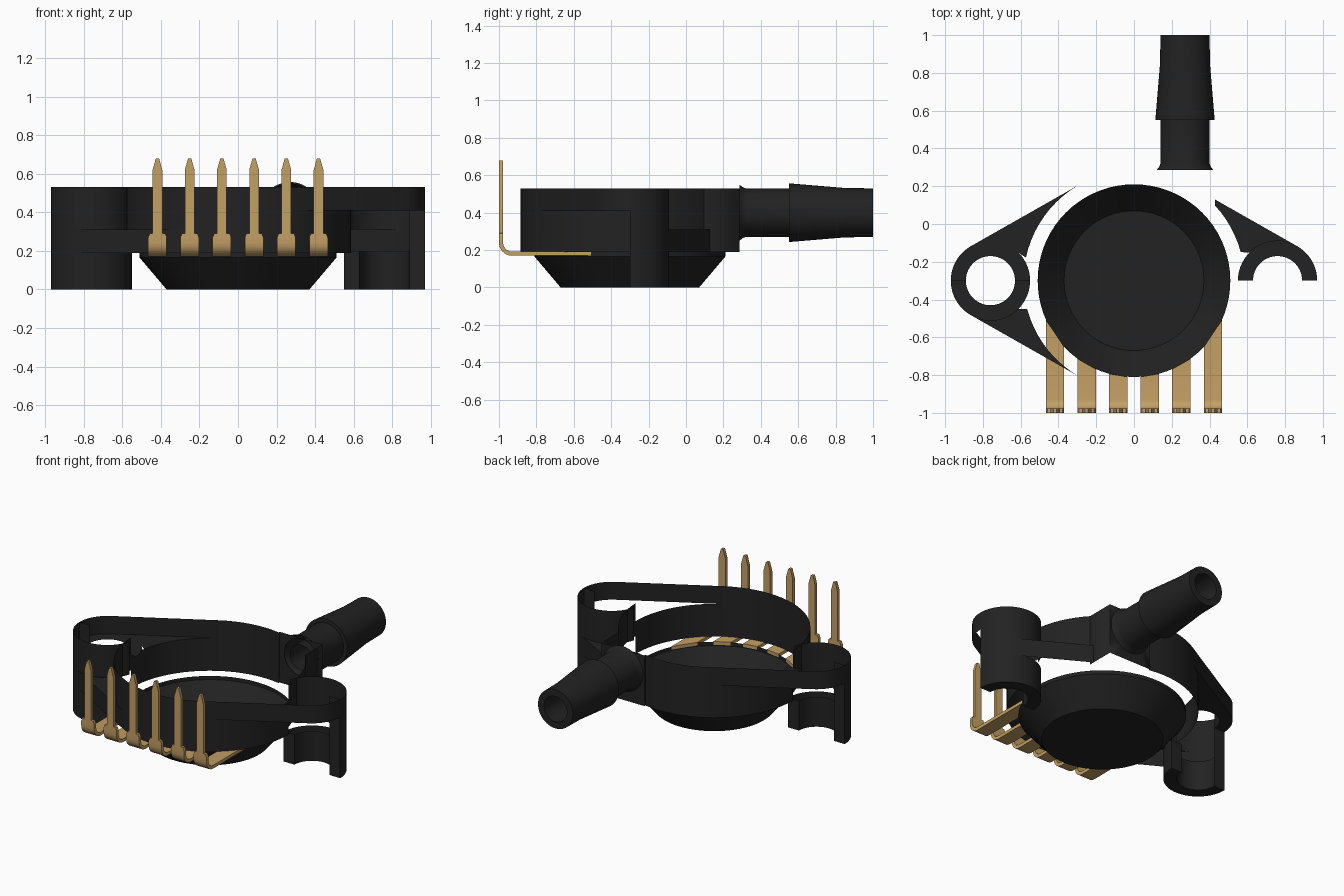
import bpy, bmesh, math
from mathutils import Vector

if "Cube" in bpy.data.objects:
    bpy.data.objects.remove(bpy.data.objects["Cube"], do_unlink=True)


def material(name, rgb):
    m = bpy.data.materials.new(name)
    m.use_nodes = True
    m.diffuse_color = (*rgb, 1)
    m.node_tree.nodes["Principled BSDF"].inputs["Base Color"].default_value = (*rgb, 1)
    return m


BLACK = material("black plastic", (0.016, 0.016, 0.016))
GOLD = material("gold metal", (0.55, 0.35, 0.13))

CY = -0.3              # y of the body axis
R, EAR, HOLE = 0.585, 0.21, 0.13
EX = 0.76              # ear distance from the axis
FLOOR, LOW, BAND, TOP = 0.19, 0.31, 0.41, 0.53


def make(name, bm, mat, normals=True):
    bmesh.ops.remove_doubles(bm, verts=bm.verts, dist=1e-5)
    if normals:
        bmesh.ops.recalc_face_normals(bm, faces=bm.faces)
    me = bpy.data.meshes.new(name)
    bm.to_mesh(me)
    bm.free()
    ob = bpy.data.objects.new(name, me)
    bpy.context.collection.objects.link(ob)
    me.materials.append(mat)
    bpy.ops.object.select_all(action='DESELECT')
    ob.select_set(True)
    bpy.context.view_layer.objects.active = ob
    bpy.ops.object.shade_smooth_by_angle(angle=math.radians(30))
    return ob


def arc(cx, r, a0, a1, step=5):
    n = max(2, round(abs(a1 - a0) / step))
    angles = [math.radians(a0 + (a1 - a0) * i / n) for i in range(n + 1)]
    return [(cx + r * math.cos(a), CY + r * math.sin(a)) for a in angles]


def wall(bm, pts, z0, z1):
    """Upright sheet along a plan path."""
    lo = [bm.verts.new((x, y, z0)) for x, y in pts]
    hi = [bm.verts.new((x, y, z1)) for x, y in pts]
    for i in range(len(pts) - 1):
        bm.faces.new((lo[i], lo[i + 1], hi[i + 1], hi[i]))


def plate(bm, pts, z):
    bm.faces.new([bm.verts.new((x, y, z)) for x, y in pts])


def lathe(name, profile, to_point, mat, n=48):
    bm = bmesh.new()
    rings = []
    for r, h in profile:
        rings.append([bm.verts.new(to_point(r * math.cos(2 * math.pi * i / n),
                                            r * math.sin(2 * math.pi * i / n), h))
                      for i in range(n)])
    for a, b in zip(rings, rings[1:]):
        for i in range(n):
            j = (i + 1) % n
            if profile[rings.index(a)][0] == 0:
                bm.faces.new((a[i], b[i], b[j]))
            else:
                bm.faces.new((a[i], a[j], b[j], b[i]))
    return make(name, bm, mat)


# Shallow bowl under the body
lathe("bowl", [(0, 0), (0.03, 0), (0.37, 0), (0.51, 0.165), (0.51, 0.19)],
      lambda u, v, h: (u, CY + v, h), BLACK, 72)

# Round body wall
bm = bmesh.new()
for a0, a1, z0, z1 in ((240, 300, FLOOR, TOP), (79, 120, FLOOR, TOP),
                       (300, 360, FLOOR, BAND), (120, 180, FLOOR, BAND),
                       (0, 43, LOW, TOP), (180, 240, LOW, TOP)):
    wall(bm, arc(0, R, a0, a1), z0, z1)
make("body_wall", bm, BLACK)


# Mounting ears with their arms; the left one is the right one turned half round
def ear(name, left):
    bm = bmesh.new()
    ring_t, ear_t = arc(0, R, 60, 61)[0], arc(EX, EAR, 60, 61)[0]
    arm_end = ring_t if left else (0.43, 0.129)
    a_in = 60 if left else 43
    # post half
    wall(bm, arc(EX, EAR, 0, 60), 0, TOP)
    wall(bm, arc(EX, EAR, 60, 180), 0, 0.2)
    wall(bm, arc(EX, EAR, 60, 165), LOW, TOP)
    wall(bm, arc(EX, HOLE, 0, 180), 0, 0.2)
    wall(bm, [(EX + HOLE, CY), (EX + EAR, CY)], 0, TOP)
    wall(bm, [(EX - EAR, CY), (EX - HOLE, CY)], 0, 0.2)
    outer, inner = arc(EX, EAR, 0, 180), arc(EX, HOLE, 0, 180)
    for i in range(len(outer) - 1):
        plate(bm, [outer[i], outer[i + 1], inner[i + 1], inner[i]], 0)
    # low arm
    wall(bm, [ear_t, arm_end], FLOOR, LOW)
    plate(bm, [ear_t, arm_end] + arc(0, R, a_in, 15) + arc(EX, EAR, 135, 65), LOW)
    # high arm and band half
    wall(bm, arc(0, R, -60, -59)[:1] + arc(EX, EAR, -60, 0), BAND, TOP)
    if left:
        plate(bm, arc(0, R, -60, -12) + arc(EX, EAR, -135, -60), BAND)
        outer, inner = arc(EX, EAR, -180, 0), arc(EX, HOLE, -180, 0)
        for i in range(len(outer) - 1):
            plate(bm, [outer[i], outer[i + 1], inner[i + 1], inner[i]], BAND)
        for v in bm.verts:
            v.co = Vector((-v.co.x, 2 * CY - v.co.y, v.co.z))
    make(name, bm, BLACK)


ear("right_side_ear", False)
ear("left_side_ear", True)

# Port block: back plate with a round opening, and side walls
TX, TZ = 0.27, 0.4
bm = bmesh.new()
n = 32
inner, outer = [], []
for i in range(n):
    a = 2 * math.pi * i / n
    c, s = math.cos(a), math.sin(a)
    k = max(abs(c), abs(s))
    inner.append(bm.verts.new((TX + 0.125 * c, 0.285, TZ + 0.125 * s)))
    outer.append(bm.verts.new((TX + 0.16 * c / k, 0.285,
                               TZ + s / k * (0.13 if s > 0 else 0.21))))
for i in range(n):
    j = (i + 1) % n
    bm.faces.new((inner[i], inner[j], outer[j], outer[i]))
wall(bm, [(0.43, 0.097), (0.43, 0.285)], FLOOR, TOP)
wall(bm, [(0.11, 0.274), (0.11, 0.285)], FLOOR, TOP)
make("port_block", bm, BLACK)

# Hose port with a barb and open bore
lathe("hose_port",
      [(0.15, 0.285), (0.135, 0.305), (0.13, 0.32), (0.13, 0.55), (0.157, 0.55),
       (0.132, 0.85), (0.13, 1.0), (0.085, 1.0), (0.085, 0.285)],
      lambda u, v, h: (TX + u, h, TZ + v), BLACK)


# Bent pins: a ribbon of cross-sections (y, z, normal y, normal z, half width)
def pin(name, x):
    t, r, w = 0.022, 0.07, 0.048
    path = [(None, 0.17, 0, 1, w)]
    for i in range(7):
        a = math.radians(90 * i / 6)
        path.append((-1 + r - r * math.sin(a), 0.17 + r - r * math.cos(a),
                     math.sin(a), math.cos(a), w))
    path += [(-1, 0.27, 1, 0, w), (-1, 0.29, 1, 0, 0.04), (-1, 0.291, 1, 0, 0.025),
             (-1, 0.62, 1, 0, 0.025), (-1, 0.68, 1, 0, 0.008)]
    bm = bmesh.new()
    loops = []
    for y, z, ny, nz, h in path:
        loop = []
        for sx, d in ((-1, 0), (1, 0), (1, t), (-1, t)):
            px = x + sx * h
            # inner end follows the round rim of the bowl
            py = CY - math.sqrt(0.51 ** 2 - px ** 2) if y is None else y
            loop.append(bm.verts.new((px, py + ny * d, z + nz * d)))
        loops.append(loop)
    for a, b in zip(loops, loops[1:]):
        for i in range(4):
            j = (i + 1) % 4
            bm.faces.new((a[i], a[j], b[j], b[i]))
    bm.faces.new(loops[0])
    bm.faces.new(loops[-1])
    make(name, bm, GOLD)


for i in range(6):
    pin(f"pin_{i + 1}", (i - 2.5) * 0.167)
